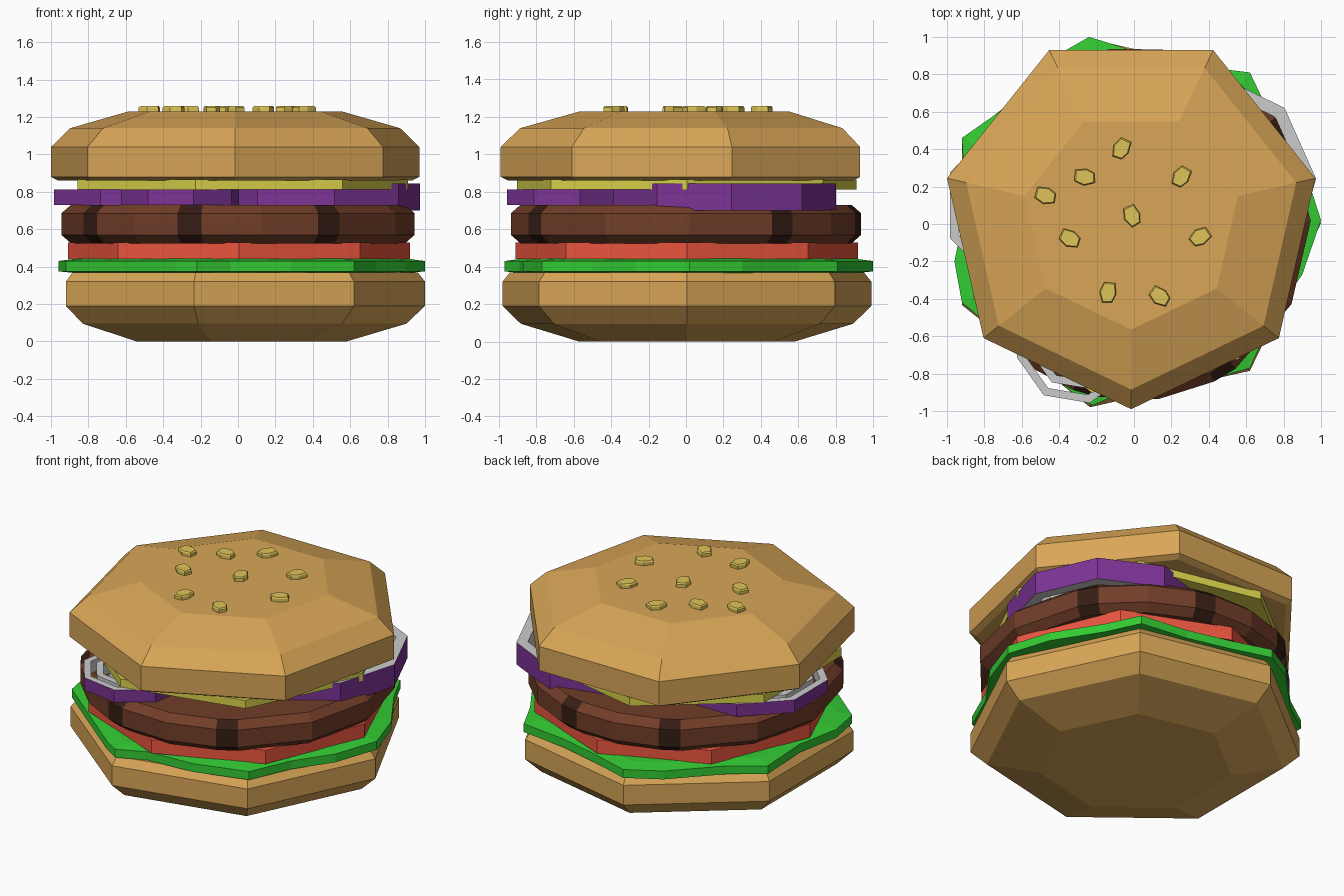
import bpy
import bmesh
from math import cos, sin, radians

if "Cube" in bpy.data.objects:
    bpy.data.objects.remove(bpy.data.objects["Cube"])


def material(name, rgb):
    m = bpy.data.materials.new(name)
    m.diffuse_color = (*rgb, 1)
    m.use_nodes = True
    m.node_tree.nodes["Principled BSDF"].inputs["Base Color"].default_value = m.diffuse_color
    return m


BUN = material("bun", (0.69, 0.38, 0.095))
GREEN = material("lettuce", (0.033, 0.6, 0.033))
RED = material("tomato", (0.83, 0.09, 0.05))
MEAT = material("meat", (0.165, 0.047, 0.021))
CHAR = material("char", (0.037, 0.012, 0.007))
PURPLE = material("onion_skin", (0.2, 0.033, 0.3))
WHITE = material("onion_flesh", (0.6, 0.6, 0.6))
YELLOW = material("cheese", (0.7, 0.645, 0.07))
SEED = material("seed", (0.74, 0.56, 0.1))


def outline(angles, r=1.0):
    return [(r * cos(radians(a)), r * sin(radians(a))) for a in angles]


def ngon(n, start=0):
    return outline([start + 360 * i / n for i in range(n)])


def loft(name, shape, profile, mats, centre=(0, 0), closed=False, pick=None):
    """Stack scaled copies of an outline along (scale, z) steps and skin them."""
    bm = bmesh.new()
    rings = [[bm.verts.new((centre[0] + x * s, centre[1] + y * s, z)) for x, y in shape]
             for s, z in profile]
    n, k = len(shape), len(rings)
    for j in range(k if closed else k - 1):
        a, b = rings[j], rings[(j + 1) % k]
        for i in range(n):
            f = bm.faces.new((a[i], a[(i + 1) % n], b[(i + 1) % n], b[i]))
            if pick:
                f.material_index = pick(i, j)
    if not closed:
        bm.faces.new(rings[0][::-1])
        bm.faces.new(rings[-1])
    bmesh.ops.recalc_face_normals(bm, faces=bm.faces[:])
    mesh = bpy.data.meshes.new(name)
    bm.to_mesh(mesh)
    bm.free()
    for m in mats:
        mesh.materials.append(m)
    ob = bpy.data.objects.new(name, mesh)
    bpy.context.collection.objects.link(ob)
    return ob


# Buns: seven-sided, turned against each other
loft("bottom_bun", ngon(7), [(0.59, 0), (0.91, 0.095), (1.01, 0.19), (1.01, 0.32), (0.97, 0.37)],
     [BUN], (-0.01, 0.005))
loft("top_bun", ngon(7, -90),
     [(0.97, 0.86), (1.01, 0.88), (1.01, 1.04), (0.905, 1.14), (0.585, 1.23)],
     [BUN], (-0.015, 0.02))

# Lettuce: ragged leaf outline
leaf = [(1.0, 0.02), (0.91, 0.3), (0.72, 0.6), (0.62, 0.81), (0.3, 0.85), (0.02, 0.92),
        (-0.24, 1.0), (-0.45, 0.88), (-0.72, 0.6), (-0.92, 0.46), (-0.9, 0.1), (-0.96, -0.2),
        (-0.92, -0.42), (-0.7, -0.6), (-0.33, -0.9), (-0.22, -0.97), (-0.04, -0.89),
        (0.28, -0.87), (0.62, -0.77), (0.74, -0.5), (0.9, -0.27)]
loft("lettuce", leaf, [(0.9, 0.365), (1, 0.375), (1, 0.43), (0.9, 0.443)], [GREEN])

# Tomato slice
loft("tomato", ngon(8), [(0.915, 0.44), (0.915, 0.53)], [RED], (0.005, 0.005))

# Patty: rounded disc with charred bands where three grill lines meet the rim
marks = [33, 77, 119, 213, 254, 301]
angles = [(m + d, d < 0) for m in marks for d in (-4, 4)]
angles += [(a, False) for a in (1, 333, 55, 98, 152, 180, 234, 278)]
angles.sort()
loft("patty", outline([a for a, _ in angles], 0.945),
     [(0.945, 0.525), (1, 0.57), (1, 0.685), (0.945, 0.73)], [MEAT, CHAR],
     pick=lambda i, j: int(angles[i][1]))


# Onion: nested rings, purple outside and pale elsewhere
def onion(name, sides, start, r, z0, z1, centre, wall, count):
    for c in range(count):
        ro = r - c * wall * 1.8
        loft(f"{name}_{c}", ngon(sides, start),
             [(ro, z0), (ro, z1), (ro - wall, z1), (ro - wall, z0)],
             [PURPLE, WHITE], centre, closed=True,
             pick=lambda i, j: 0 if j == 0 and c == 0 else 1)


onion("onion_right", 9, 4, 0.605, 0.70, 0.845, (0.37, 0.2), 0.07, 2)
onion("onion_front", 8, 13, 0.325, 0.73, 0.812, (-0.31, -0.64), 0.045, 3)
onion("onion_left", 8, 22.5, 0.46, 0.73, 0.812, (-0.56, 0.1), 0.05, 3)

# Cheese slice
loft("cheese", ngon(7), [(0.93, 0.812), (0.93, 0.866)], [YELLOW], (-0.02, 0.005))

# Sesame seeds: small chipped drops
drop = [(0.06, -0.03), (0.055, 0.03), (0.0, 0.045), (-0.055, 0.02), (-0.045, -0.03), (0.0, -0.045)]
seeds = [(-0.07, 0.4, 60), (-0.26, 0.25, 170), (-0.47, 0.15, 160), (0.25, 0.25, 55),
         (-0.01, 0.04, 110), (0.35, -0.07, 30), (-0.34, -0.08, 150), (-0.14, -0.37, 80),
         (0.14, -0.39, 140)]
for i, (x, y, a) in enumerate(seeds):
    ca, sa = cos(radians(a)), sin(radians(a))
    shape = [(u * ca - v * sa, u * sa + v * ca) for u, v in drop]
    loft(f"seed_{i}", shape, [(1, 1.228), (1, 1.25), (0.88, 1.258)], [SEED], (x, y))
